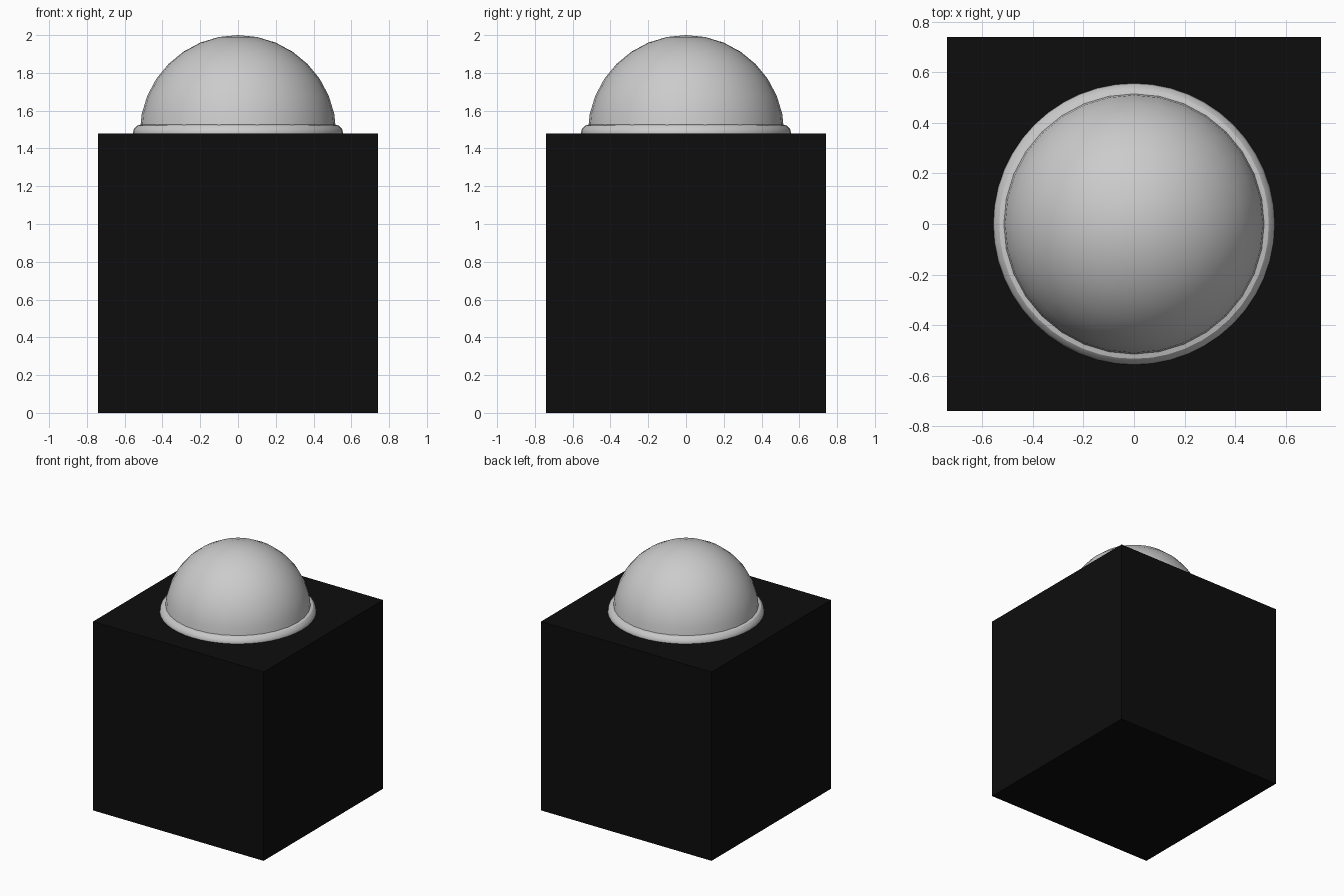
import bpy, bmesh

if "Cube" in bpy.data.objects:
    bpy.data.objects.remove(bpy.data.objects["Cube"])

W, H = 1.48, 1.48      # box width and height
R = 0.52               # dome radius

def smooth(obj):
    bpy.context.view_layer.objects.active = obj
    obj.select_set(True)
    bpy.ops.object.shade_smooth_by_angle()
    obj.select_set(False)

# Black box
bpy.ops.mesh.primitive_cube_add(size=1, location=(0, 0, H / 2))
box = bpy.context.object
box.name = "box"
box.scale = (W, W, H)
black = bpy.data.materials.new("black")
black.diffuse_color = (0.004, 0.004, 0.004, 1)
black.use_nodes = True
black.node_tree.nodes["Principled BSDF"].inputs["Base Color"].default_value = black.diffuse_color
box.data.materials.append(black)

# Dome button: upper half of a sphere
bpy.ops.mesh.primitive_uv_sphere_add(segments=32, ring_count=16, radius=R, location=(0, 0, H))
dome = bpy.context.object
dome.name = "dome_button"
bm = bmesh.new()
bm.from_mesh(dome.data)
bmesh.ops.delete(bm, geom=[v for v in bm.verts if v.co.z < -0.001], context='VERTS')
bm.to_mesh(dome.data)
bm.free()
smooth(dome)

# Rounded collar around the dome, half sunk into the box
bpy.ops.mesh.primitive_torus_add(major_segments=48, minor_segments=12,
                                 major_radius=0.51, minor_radius=0.047, location=(0, 0, H))
collar = bpy.context.object
collar.name = "collar_ring"
smooth(collar)
